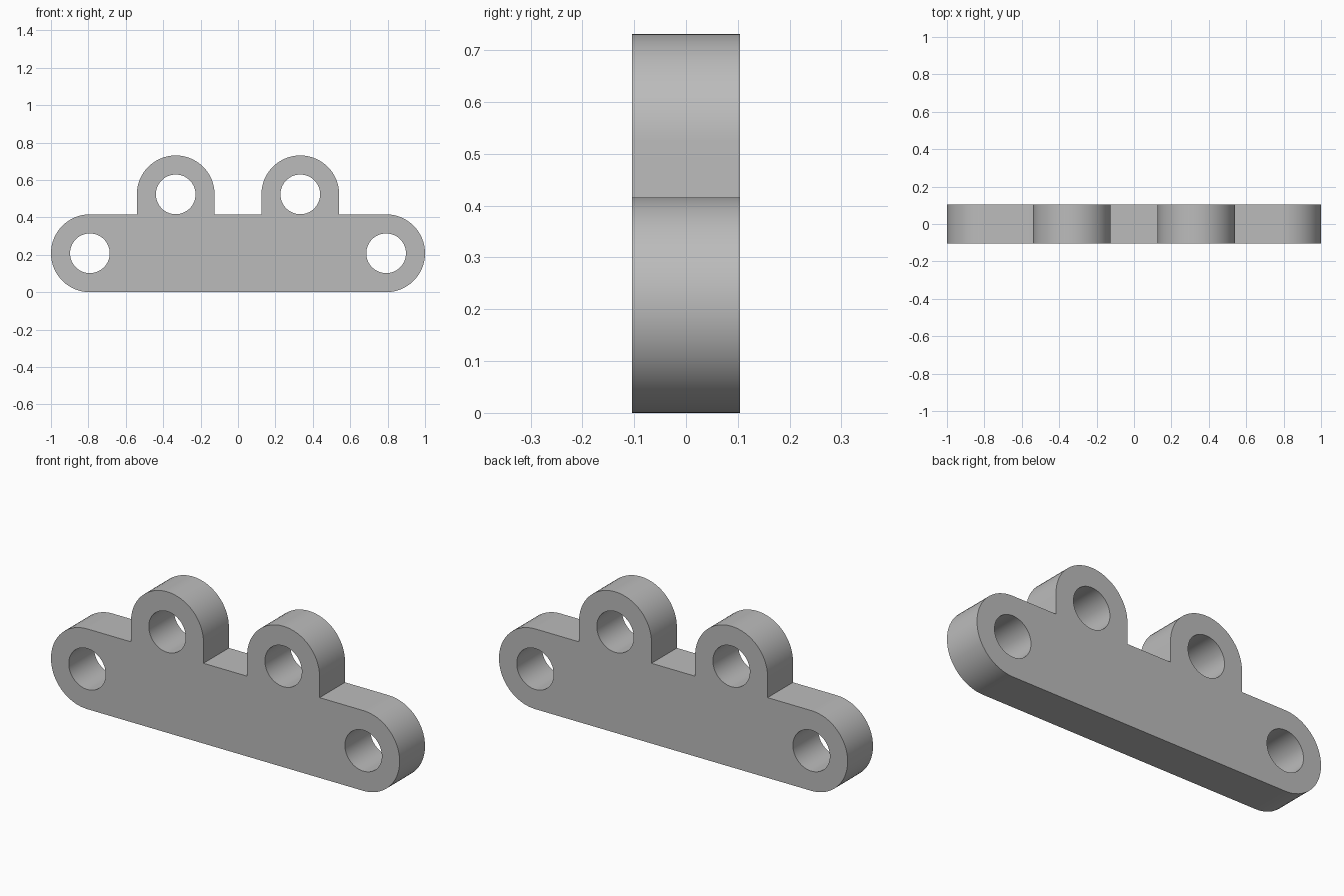
import bpy, bmesh
from math import sin, cos, pi, radians
from mathutils import Matrix

cube = bpy.data.objects.get("Cube")
if cube:
    bpy.data.objects.remove(cube, do_unlink=True)

R = 0.208            # outer radius of bar ends and lugs, also half the bar height
HOLE = 0.106         # hole radius
HALF_DEPTH = 0.104
END_X = 1 - R        # centre of the rounded bar ends
LUG_X, LUG_Z = 0.333, 0.523
SEG = 32             # segments per half circle

grey = bpy.data.materials.new("plain grey")
grey.use_nodes = True
colour = (0.5, 0.5, 0.5, 1)
grey.diffuse_color = colour
grey.node_tree.nodes["Principled BSDF"].inputs["Base Color"].default_value = colour


def arc(cx, cz, r, start, end, n):
    steps = [start + (end - start) * i / n for i in range(n + 1)]
    return [(cx + r * cos(a), cz + r * sin(a)) for a in steps]


def lug(cx):
    return [(cx + R, 2 * R)] + arc(cx, LUG_Z, R, 0, pi, SEG) + [(cx - R, 2 * R)]


# Outline, counter-clockwise: right end, two lugs, left end
outline = (arc(END_X, R, R, -pi / 2, pi / 2, SEG) + lug(LUG_X) + lug(-LUG_X)
           + arc(-END_X, R, R, pi / 2, 3 * pi / 2, SEG))
loops = [outline]

# Four through holes
for side in (-1, 1):
    for cx, cz in ((END_X, R), (LUG_X, LUG_Z)):
        loops.append(arc(side * cx, cz, HOLE, 0, 2 * pi, 2 * SEG)[:-1])

# Filled flat curve, extruded to the plate thickness
curve = bpy.data.curves.new("bracket_profile", "CURVE")
curve.dimensions = "2D"
curve.fill_mode = "BOTH"
curve.extrude = HALF_DEPTH
for loop in loops:
    spline = curve.splines.new("POLY")
    spline.points.add(len(loop) - 1)
    for point, (x, z) in zip(spline.points, loop):
        point.co = (x, z, 0, 1)
    spline.use_cyclic_u = True

bracket = bpy.data.objects.new("bracket_plate", curve)
bpy.context.collection.objects.link(bracket)
bpy.ops.object.select_all(action="DESELECT")
bracket.select_set(True)
bpy.context.view_layer.objects.active = bracket
bpy.ops.object.convert(target="MESH")
bracket = bpy.context.object

# Stand the plate upright and weld the caps to the walls
mesh = bracket.data
mesh.transform(Matrix.Rotation(pi / 2, 4, "X"))
bm = bmesh.new()
bm.from_mesh(mesh)
bmesh.ops.remove_doubles(bm, verts=bm.verts, dist=0.0001)
bmesh.ops.recalc_face_normals(bm, faces=bm.faces)
bm.to_mesh(mesh)
bm.free()
mesh.materials.clear()
mesh.materials.append(grey)
bpy.ops.object.shade_smooth_by_angle(angle=radians(30))
